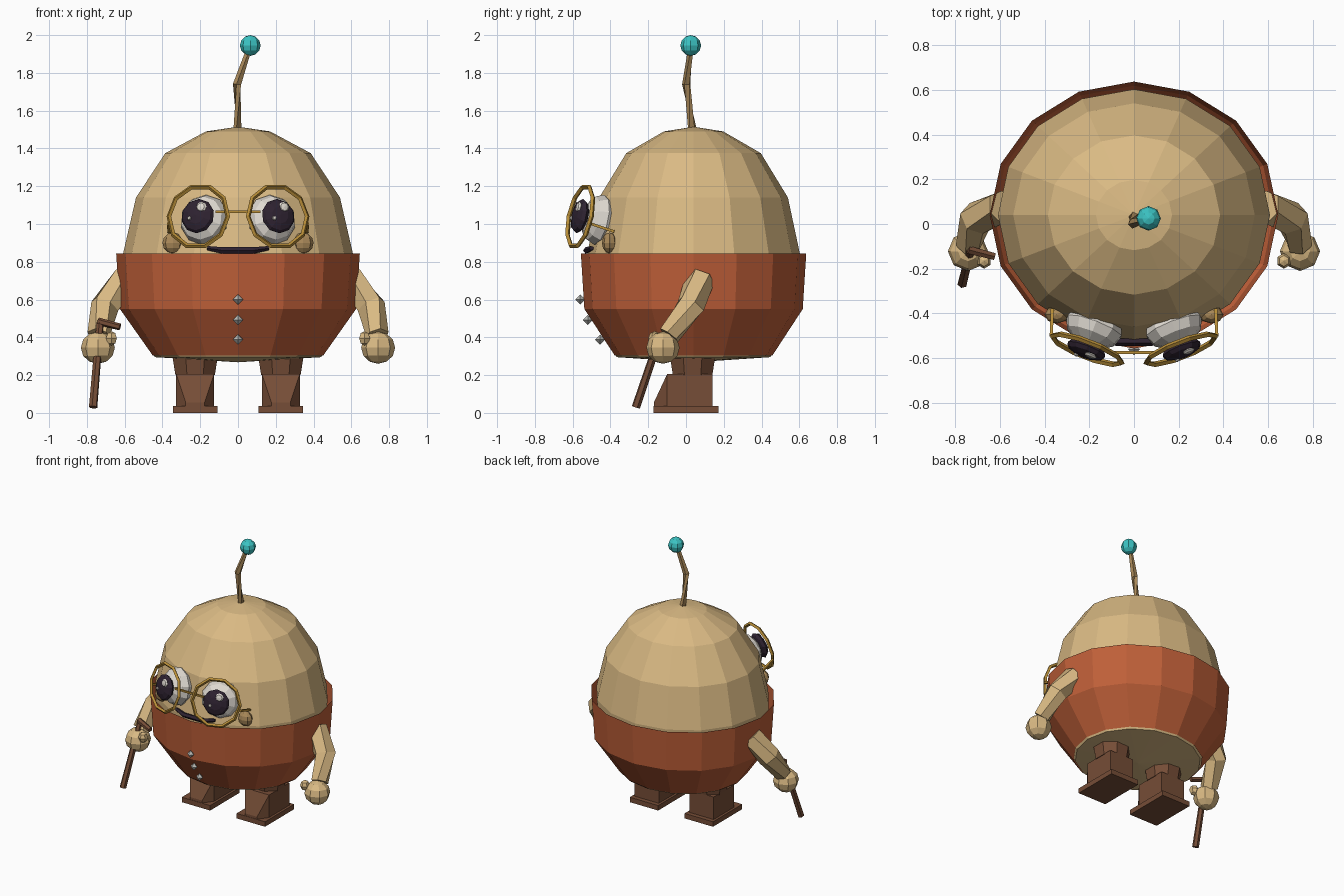
import bpy, bmesh, math
from mathutils import Vector, Matrix

cube = bpy.data.objects.get("Cube")
if cube:
    bpy.data.objects.remove(cube, do_unlink=True)


def material(name, r, g, b):
    m = bpy.data.materials.new(name)
    m.use_nodes = True
    m.diffuse_color = (r, g, b, 1)
    m.node_tree.nodes["Principled BSDF"].inputs["Base Color"].default_value = (r, g, b, 1)
    return m


TAN = material("tan skin", .70, .49, .23)
RUST = material("rust shell", .52, .115, .04)
BROWN = material("boot brown", .18, .075, .038)
GOLD = material("gold frame", .48, .27, .04)
OCHRE = material("dark tan", .40, .25, .10)
WHITE = material("eye white", .74, .70, .64)
DARK = material("dark plum", .027, .016, .03)
TEAL = material("teal tip", .045, .55, .55)
SILVER = material("silver stud", .50, .50, .47)


def finish(name, bm, mat, recalc=True):
    if recalc:
        bmesh.ops.recalc_face_normals(bm, faces=bm.faces)
    me = bpy.data.meshes.new(name)
    bm.to_mesh(me)
    bm.free()
    me.materials.append(mat)
    ob = bpy.data.objects.new(name, me)
    bpy.context.collection.objects.link(ob)
    return ob


def bridge(bm, rings):
    for a, b in zip(rings, rings[1:]):
        n = len(a)
        for i in range(n):
            bm.faces.new((a[i], a[(i + 1) % n], b[(i + 1) % n], b[i]))


def lathe(name, profile, mat, poles=()):
    """Oval sections of (x radius, z), with optional pole heights at bottom and top."""
    bm, n, cy, depth = bmesh.new(), 16, .04, .925
    rings = [[bm.verts.new((r * math.cos(math.tau * i / n),
                            cy + depth * r * math.sin(math.tau * i / n), z))
              for i in range(n)] for r, z in profile]
    bridge(bm, rings)
    for z, ring in zip(poles, (rings[0], rings[-1])):
        p = bm.verts.new((0, cy, z))
        for i in range(n):
            bm.faces.new((ring[i], ring[(i + 1) % n], p))
    return finish(name, bm, mat, bool(poles))


def tube(name, points, radii, mat, sides=6):
    bm, pts, rings = bmesh.new(), [Vector(p) for p in points], []
    for i, (p, r) in enumerate(zip(pts, radii)):
        d = pts[min(i + 1, len(pts) - 1)] - pts[max(i - 1, 0)]
        q = d.to_track_quat('Z', 'Y')
        rings.append([bm.verts.new(p + q @ Vector((r * math.cos(a), r * math.sin(a), 0)))
                      for a in (math.tau * (k + .5) / sides for k in range(sides))])
    bridge(bm, rings)
    bm.faces.new(rings[0])
    bm.faces.new(rings[-1])
    return finish(name, bm, mat)


def blob(name, center, size, mat, seg=8, rings=6, axis=(0, 0, 1)):
    """Faceted ball with its pole along the given axis."""
    bm = bmesh.new()
    q = Vector(axis).to_track_quat('Z', 'Y').to_matrix().to_4x4()
    m = Matrix.Translation(center) @ q @ Matrix.Diagonal((*size, 1))
    bmesh.ops.create_uvsphere(bm, u_segments=seg, v_segments=rings, radius=1, matrix=m)
    return finish(name, bm, mat)


def box(name, center, size, mat):
    bm = bmesh.new()
    m = Matrix.Translation(center) @ Matrix.Diagonal((*size, 1))
    bmesh.ops.create_cube(bm, size=1, matrix=m)
    return finish(name, bm, mat)


# Body and the open half shell around it
lathe("body", [(.44, .295), (.56, .5), (.6, .7), (.608, .845), (.54, 1.14),
               (.385, 1.375), (.17, 1.49)], TAN, (.268, 1.515))
lathe("shell", [(.452, .305), (.625, .55), (.645, .845)], RUST)

# Studs down the front
for i, (y, z) in enumerate([(-.56, .6), (-.52, .492), (-.455, .388)]):
    blob(f"stud_{i + 1}", (0, y, z), (.027, .027, .027), SILVER, 4, 2)

# Antenna
tube("antenna_stalk", [(0, .035, 1.49), (-.004, .002, 1.74), (.058, .025, 1.93)],
     (.025, .023, .015), OCHRE, 5)
blob("antenna_tip", (.065, .025, 1.945), (.055, .055, .055), TEAL)

# Mouth
tube("mouth", [(-.16, -.50, .872), (-.08, -.527, .86), (.08, -.527, .86), (.16, -.50, .872)],
     (.012, .018, .018, .012), DARK, 5)

for s, side in ((1, "left"), (-1, "right")):
    # Eye, turned outward and slightly upward
    yaw, lift = math.radians(21), math.radians(12)
    f = Vector((s * math.sin(yaw) * math.cos(lift), -math.cos(yaw) * math.cos(lift),
                math.sin(lift)))
    across = Vector((0, 0, 1)).cross(f).normalized()
    up = f.cross(across)
    blob(side + "_eye", (s * .178, -.46, 1.022), (.135, .135, .09), WHITE, 10, 6, f)
    c = Vector((s * .213, -.562, 1.042))
    blob(side + "_pupil", c, (.093, .093, .035), DARK, 10, 6, f)
    for part, dx, dz, r, out in (("glint", .026, .043, .03, .026),
                                 ("small_glint", -.035, -.018, .012, .03)):
        blob(f"{side}_{part}", c + across * dx + up * dz + f * out, (r, r, .012),
             WHITE, 8, 4, f)

    # Spectacle rim
    bpy.ops.mesh.primitive_torus_add(major_segments=10, minor_segments=4, major_radius=.167,
                                     minor_radius=.013, location=(s * .21, -.56, 1.04),
                                     rotation=f.to_track_quat('Z', 'Y').to_euler())
    rim = bpy.context.object
    rim.name = side + "_spectacle_rim"
    rim.data.materials.append(GOLD)
    tube(side + "_spectacle_temple", [(s * .37, -.50, 1.0), (s * .365, -.38, .96)],
         (.01, .01), GOLD, 4)

    # Cheek
    blob(side + "_cheek", (s * .345, -.405, .9), (.055, .04, .055), OCHRE)

    # Arm, hand and thumb
    tube(side + "_arm", [(s * .59, .075, .71), (s * .705, .025, .565), (s * .74, -.09, .41)],
         (.078, .078, .06), TAN, 6)
    blob(side + "_hand", (s * .742, -.122, .345), (.09, .088, .085), TAN)
    blob(side + "_thumb", (s * .67, -.165, .395), (.033, .035, .038), TAN, 6, 4)

    # Boot: cuff, ankle block with sloped toe, sole
    x = s * .227
    tube(side + "_boot_cuff", [(x, .035, .2), (x, .035, .3)], (.113, .13), BROWN, 8)
    bm = bmesh.new()
    for sx in (-1, 1):
        for px, py, pz in ((.1, -.1, .205), (.1, .14, .205), (.1, .14, .03),
                           (.1, -.1, .03), (.05, -.17, .055), (.05, -.17, .03)):
            bm.verts.new((x + sx * px, py, pz))
    bmesh.ops.convex_hull(bm, input=bm.verts)
    finish(side + "_boot", bm, BROWN)
    box(side + "_sole", (x, 0, .0185), (.235, .345, .037), BROWN)

# Bridge between the rims
tube("spectacle_bridge", [(-.12, -.575, 1.065), (.12, -.575, 1.065)], (.009, .009), GOLD, 4)

# Walking cane in the right hand
tube("cane_shaft", [(-.767, -.265, .03), (-.73, -.115, .475)], (.023, .02), BROWN)
tube("cane_handle", [(-.74, -.115, .485), (-.625, -.145, .455)], (.02, .018), BROWN)
